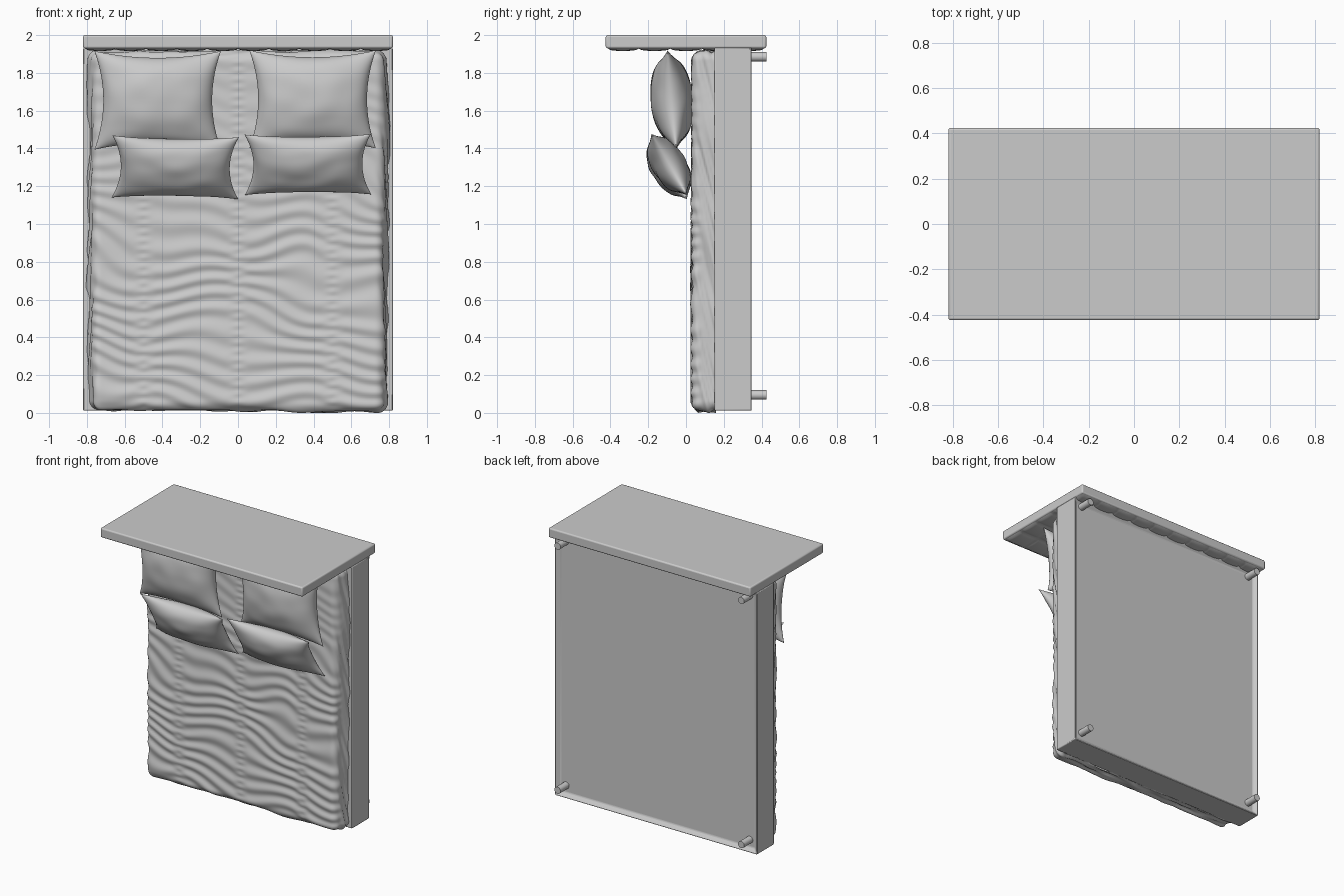
import bpy, bmesh, math
from math import sin, cos, pi, radians
from mathutils import Vector, Matrix, noise

if "Cube" in bpy.data.objects:
    bpy.data.objects.remove(bpy.data.objects["Cube"])


def finish(bm, name, angle=40):
    bmesh.ops.recalc_face_normals(bm, faces=bm.faces[:])
    me = bpy.data.meshes.new(name)
    bm.to_mesh(me)
    bm.free()
    ob = bpy.data.objects.new(name, me)
    bpy.context.collection.objects.link(ob)
    bpy.ops.object.select_all(action='DESELECT')
    ob.select_set(True)
    bpy.context.view_layer.objects.active = ob
    bpy.ops.object.shade_smooth_by_angle(angle=radians(angle))
    return ob


def box(lo, hi):
    bm = bmesh.new()
    lo, hi = Vector(lo), Vector(hi)
    m = Matrix.Translation((lo + hi) / 2) @ Matrix.Diagonal((*(hi - lo), 1))
    bmesh.ops.create_cube(bm, size=1, matrix=m)
    return bm


def bevel(ob, width, segments=3):
    mod = ob.modifiers.new("bevel", 'BEVEL')
    mod.width, mod.segments = width, segments
    mod.limit_method = 'ANGLE'


# Headboard slab
bevel(finish(box((-.82, -.425, 1.93), (.82, .425, 2.0)), "headboard", 30), .01)

# Quilted padding on the inner face of the headboard
bm = bmesh.new()
bmesh.ops.create_grid(bm, x_segments=100, y_segments=50, size=1)
for v in bm.verts:
    u, w = v.co.x, v.co.y
    puff = (abs(sin(u * 5 * pi)) * abs(sin(w * 2.5 * pi + pi / 2))) ** .4
    rim = min(1, (1 - max(abs(u), abs(w))) / .02)
    v.co = (u * .812, w * .417, 1.932 - rim * (.004 + .012 * puff))
finish(bm, "headboard_padding", 60)

# Bed frame: box with a recessed underside panel
bm = box((-.82, .15, .012), (.82, .35, 1.932))
back = max(bm.faces, key=lambda f: f.calc_center_median().y)
bmesh.ops.inset_region(bm, faces=[back], thickness=.045)
bmesh.ops.translate(bm, verts=back.verts[:], vec=(0, -.025, 0))
bevel(finish(bm, "bed_frame", 30), .006, 2)

# Four round legs
for sx in (-1, 1):
    for z, end in ((.095, "foot"), (1.885, "head")):
        bm = bmesh.new()
        m = Matrix.Translation((sx * .745, .365, z)) @ Matrix.Rotation(pi / 2, 4, 'X')
        bmesh.ops.create_cone(bm, cap_ends=True, segments=24, radius1=.025,
                              radius2=.025, depth=.12, matrix=m)
        finish(bm, f"leg_{end}_{'left' if sx < 0 else 'right'}", 30)

# Duvet: a sheet wrapped over the mattress edges, then wrinkled along its normals
HW, HZ, CZ, R, DROP, TOP = .775, .95, .965, .05, .135, .03
SIDE = R * pi / 2 + DROP - R
bm = bmesh.new()
bmesh.ops.create_grid(bm, x_segments=160, y_segments=200, size=1)
for v in bm.verts:
    s, t = v.co.x * (HW - R + SIDE), v.co.y * (HZ - R + SIDE)
    cx = max(-HW + R, min(HW - R, s))
    cz = max(-HZ + R, min(HZ - R, t))
    d = Vector((s - cx, 0, t - cz))
    e = min(d.length, SIDE)
    if e > 0:
        d.normalize()
    if e < R * pi / 2:
        out, down = R * sin(e / R), R * (1 - cos(e / R))
    else:
        down = R + e - R * pi / 2
        out = R + (.02 * (down - R) / (DROP - R)) * abs(d.x)
    v.co = (cx + d.x * out, TOP + down, CZ + cz + d.z * out)
bmesh.ops.recalc_face_normals(bm, faces=bm.faces[:])
bm.normal_update()
offsets = []
for v in bm.verts:
    x, y, z = v.co
    drape = min(1, max(0, (y - TOP) / .06))
    warp = noise.noise(Vector((x * 2.5, 1.7, z * 2.2)))
    # nearly horizontal folds, fading at the lengthwise seams
    fold = sin(2 * pi * (z / .095 + x * 1.3 + warp * 1.6))
    seam = min(abs(x), abs(abs(x) - .5))
    fade = min(1, .25 + seam / .09) * min(1, .35 + max(0, 1.5 - z))
    pucker = sin(z * 2 * pi / .045) * max(0, 1 - seam / .05)
    flat = .0055 * fold * fade + .0025 * pucker + .004 * warp
    # slanted creases on the hanging sides
    crease = noise.noise(Vector((x * 6, y * 6, z * 9 + y * 35)))
    side = .02 * crease + .012 * noise.noise(Vector((x, 5, z * 3)))
    offsets.append(flat * (1 - drape) + side * drape)
sign = -1 if min(bm.verts, key=lambda v: abs(v.co.x) + abs(v.co.z - CZ)).normal.y > 0 else 1
for v, o in zip(bm.verts, offsets):
    v.co += v.normal * o * sign
    v.co.z = min(1.928, max(0, v.co.z))
    v.co.y = min(.16, v.co.y)
finish(bm, "duvet", 80)


def pillow(name, x, y, z, w, h, t, tilt, roll, seed):
    """Two puffed sheets with pointed corners, welded along the seam."""
    bm = bmesh.new()
    for face in (-1, 1):
        new = bmesh.ops.create_grid(bm, x_segments=44, y_segments=36, size=1)["verts"]
        for p in new:
            u, v = sin(p.co.x * pi / 2), sin(p.co.y * pi / 2)
            puff = max(0, (1 - u * u) * (1 - v * v)) ** .55
            n = noise.noise(Vector((u * 2.2 + seed, v * 2.2, face))) * .08
            p.co = (u * w * (1 - .14 * u * u * (1 - v * v)),
                    face * t * puff * (1 + n),
                    v * h * (1 - .14 * v * v * (1 - u * u)))
    bmesh.ops.remove_doubles(bm, verts=bm.verts[:], dist=.0003)
    m = (Matrix.Translation((x, y, z)) @ Matrix.Rotation(radians(roll), 4, 'Y')
         @ Matrix.Rotation(radians(tilt), 4, 'X'))
    bmesh.ops.transform(bm, matrix=m, verts=bm.verts[:])
    finish(bm, name, 60)


# Two large pillows at the head, two small cushions leaning on them
pillow("large_pillow_left", -.425, -.075, 1.655, .335, .262, .11, 5, 0, 1)
pillow("large_pillow_right", .395, -.075, 1.66, .335, .26, .11, 5, 0, 4)
pillow("small_pillow_left", -.332, -.09, 1.30, .335, .19, .095, 30, .8, 7)
pillow("small_pillow_right", .37, -.09, 1.315, .335, .185, .09, 30, -.3, 11)
